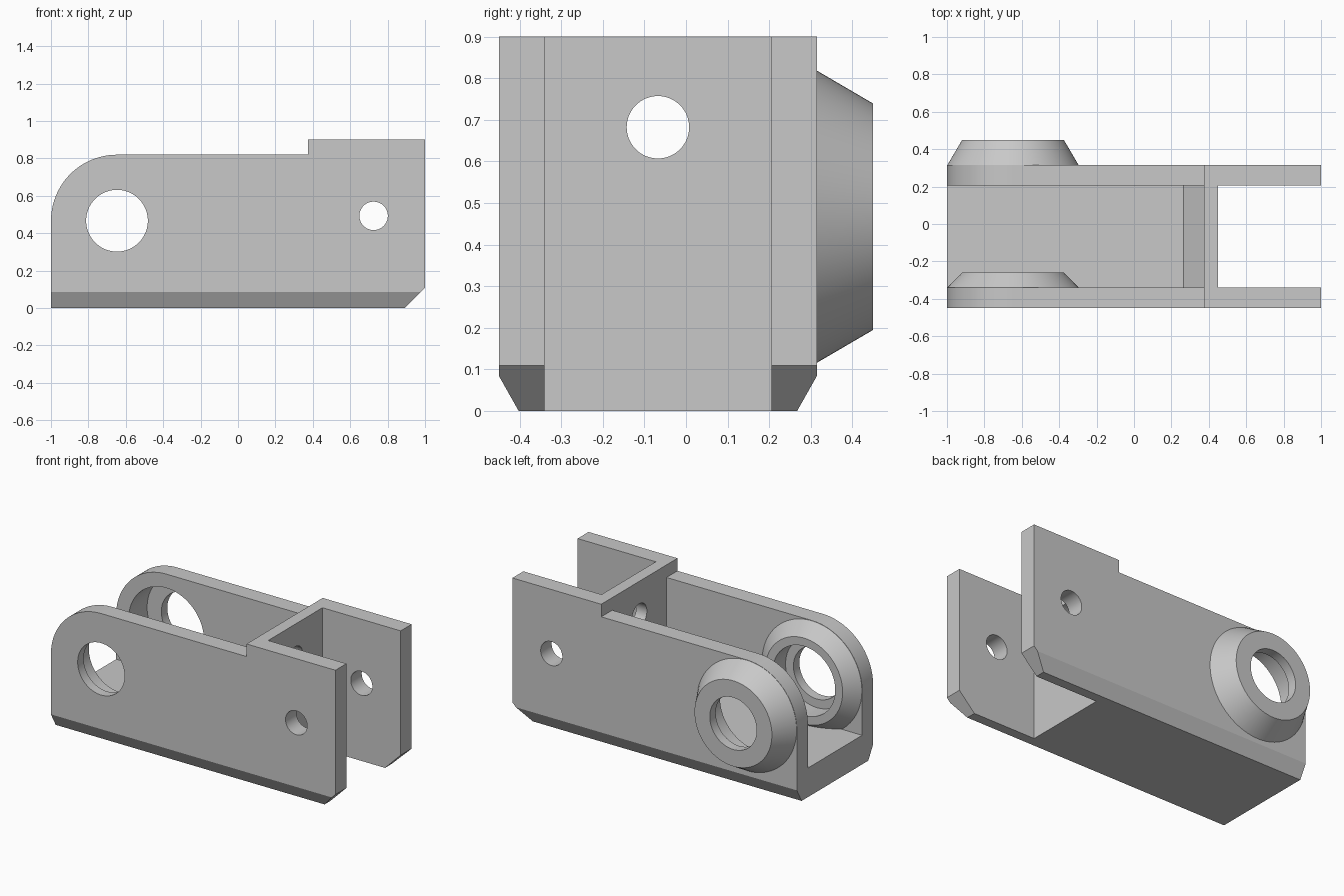
import bpy, bmesh
from math import sin, cos, pi, radians
from mathutils import Vector

cube = bpy.data.objects.get("Cube")
if cube:
    bpy.data.objects.remove(cube, do_unlink=True)

grey = bpy.data.materials.new("light grey metal")
grey.use_nodes = True
COLOUR = (0.58, 0.58, 0.58, 1)
grey.diffuse_color = COLOUR
grey.node_tree.nodes["Principled BSDF"].inputs["Base Color"].default_value = COLOUR

FRONT, BACK = -0.45, 0.315            # outer faces of the side walls
INNER_FRONT, INNER_BACK = -0.34, 0.205
PIVOT_X, PIVOT_Z, ROUND = -0.647, 0.467, 0.353
MID_Y = (FRONT + BACK) / 2


def finish(bm, name):
    bmesh.ops.recalc_face_normals(bm, faces=bm.faces)
    mesh = bpy.data.meshes.new(name)
    bm.to_mesh(mesh)
    bm.free()
    mesh.materials.append(grey)
    ob = bpy.data.objects.new(name, mesh)
    bpy.context.collection.objects.link(ob)
    return ob


def prism(name, profile, y0, y1, cuts=()):
    """Extrude an x-z profile along y, then trim it with planes."""
    bm = bmesh.new()
    face = bm.faces.new([bm.verts.new((x, y0, z)) for x, z in profile])
    new = bmesh.ops.extrude_face_region(bm, geom=[face])["geom"]
    bmesh.ops.translate(bm, vec=(0, y1 - y0, 0),
                        verts=[v for v in new if isinstance(v, bmesh.types.BMVert)])
    for point, normal in cuts:
        geom = bm.verts[:] + bm.edges[:] + bm.faces[:]
        cut = bmesh.ops.bisect_plane(bm, geom=geom, plane_co=point, plane_no=normal,
                                     clear_outer=True)["geom_cut"]
        bmesh.ops.holes_fill(bm, edges=[e for e in cut if isinstance(e, bmesh.types.BMEdge)])
    return finish(bm, name)


def lathe(name, centre, rings, axis="y", sides=96):
    """Stack of (distance, radius) rings around the y or x axis."""
    bm = bmesh.new()
    loops = []
    for d, r in rings:
        loop = []
        for i in range(sides):
            a = 2 * pi * (i + 0.5) / sides
            u, z = centre[0] + r * cos(a), centre[1] + r * sin(a)
            loop.append(bm.verts.new((u, d, z) if axis == "y" else (d, u, z)))
        loops.append(loop)
    for a, b in zip(loops, loops[1:]):
        for i in range(sides):
            j = (i + 1) % sides
            bm.faces.new((a[i], a[j], b[j], b[i]))
    bm.faces.new(loops[0])
    bm.faces.new(loops[-1])
    return finish(bm, name)


def combine(target, tool, operation):
    mod = target.modifiers.new("combine", "BOOLEAN")
    mod.operation, mod.object, mod.solver = operation, tool, "EXACT"
    graph = bpy.context.evaluated_depsgraph_get()
    mesh = bpy.data.meshes.new_from_object(target.evaluated_get(graph))
    target.modifiers.clear()
    target.data = mesh
    bpy.data.objects.remove(tool, do_unlink=True)


# Outer block: rounded pivot end, raised fork end, chamfered lower edges
arc = [(PIVOT_X - ROUND * cos(a), PIVOT_Z + ROUND * sin(a))
       for a in (radians(90 * i / 24) for i in range(25))]
outline = [(-1, 0)] + arc + [(0.375, 0.82), (0.375, 0.9), (1, 0.9), (1, 0.11), (0.89, 0)]
bracket = prism("bracket_body", outline, FRONT, BACK, cuts=[
    (Vector((0, FRONT, 0.085)), Vector((0, -0.085, -0.048))),
    (Vector((0, BACK, 0.085)), Vector((0, 0.085, -0.048)))])

# Channel with a sloped end against the cross wall, and the open fork
channel = [(-1.2, 0.185), (0.265, 0.185), (0.375, 0.295), (0.375, 1.1), (-1.2, 1.1)]
fork = [(0.45, -0.2), (1.2, -0.2), (1.2, 1.1), (0.45, 1.1)]
for name, profile in (("channel_cutter", channel), ("fork_cutter", fork)):
    combine(bracket, prism(name, profile, INNER_FRONT, INNER_BACK), "DIFFERENCE")

# Tapered bosses on the back of each side wall
pivot = (PIVOT_X, PIVOT_Z)
for name, base, tip in (("back_boss", BACK, 0.45), ("front_boss", INNER_FRONT, -0.26)):
    rings = [(base - 0.04, 0.32), (base, ROUND - 0.002), (tip, 0.272)]
    combine(bracket, lathe(name, pivot, rings), "UNION")

# Pivot bore, stepped recesses, fork pin holes and cross wall hole
cutters = [
    ("pivot_bore", pivot, [(-1, 0.165), (1, 0.165)], "y"),
    ("back_recess", pivot, [(0.08, 0.265), (0.39, 0.265)], "y"),
    ("front_recess", pivot, [(-0.39, 0.22), (-0.12, 0.22)], "y"),
    ("pin_bore", (0.725, 0.493), [(-1, 0.076), (1, 0.076)], "y"),
    ("cross_wall_bore", (MID_Y, 0.682), [(0.2, 0.075), (0.7, 0.075)], "x"),
]
for name, centre, rings, axis in cutters:
    combine(bracket, lathe(name, centre, rings, axis), "DIFFERENCE")

bpy.ops.object.select_all(action="DESELECT")
bracket.select_set(True)
bpy.context.view_layer.objects.active = bracket
bpy.ops.object.shade_smooth_by_angle(angle=radians(25))
